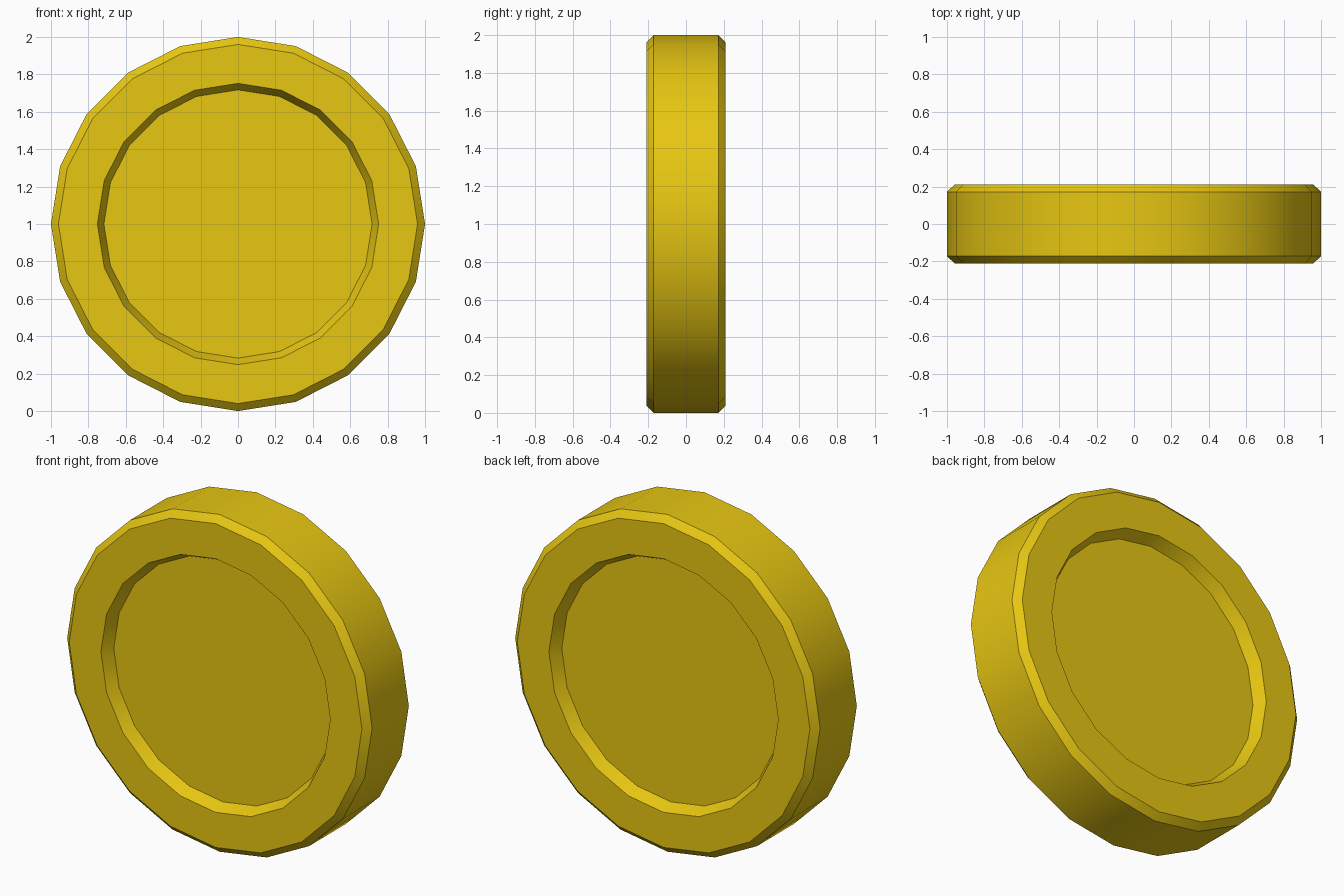
import bpy, bmesh, math

if "Cube" in bpy.data.objects:
    bpy.data.objects.remove(bpy.data.objects["Cube"])

SIDES = 20

# Single gold colour
gold = bpy.data.materials.new("gold")
gold.diffuse_color = (0.8, 0.57, 0.006, 1)
gold.use_nodes = True
gold.node_tree.nodes["Principled BSDF"].inputs["Base Color"].default_value = gold.diffuse_color

# Front-to-back profile (radius, y): recessed face, raised rim, bevelled edge
half = [(0.717, -0.14), (0.752, -0.21), (0.96, -0.21), (1.0, -0.172)]
profile = half + [(r, -y) for r, y in reversed(half)]

# Revolve the profile around the y axis
bm = bmesh.new()
rings = []
for r, y in profile:
    rings.append([bm.verts.new((r * math.cos(2 * math.pi * i / SIDES), y,
                                1 + r * math.sin(2 * math.pi * i / SIDES)))
                  for i in range(SIDES)])
for a, b in zip(rings, rings[1:]):
    for i in range(SIDES):
        j = (i + 1) % SIDES
        bm.faces.new((a[i], a[j], b[j], b[i]))

# Recessed flat faces
bm.faces.new(rings[0])
bm.faces.new(rings[-1])
bmesh.ops.recalc_face_normals(bm, faces=bm.faces)

mesh = bpy.data.meshes.new("coin")
bm.to_mesh(mesh)
bm.free()
mesh.materials.append(gold)
coin = bpy.data.objects.new("coin", mesh)
bpy.context.collection.objects.link(coin)

# Smooth around the rim, crisp at the bevels
bpy.context.view_layer.objects.active = coin
coin.select_set(True)
bpy.ops.object.shade_smooth_by_angle(angle=math.radians(30))
